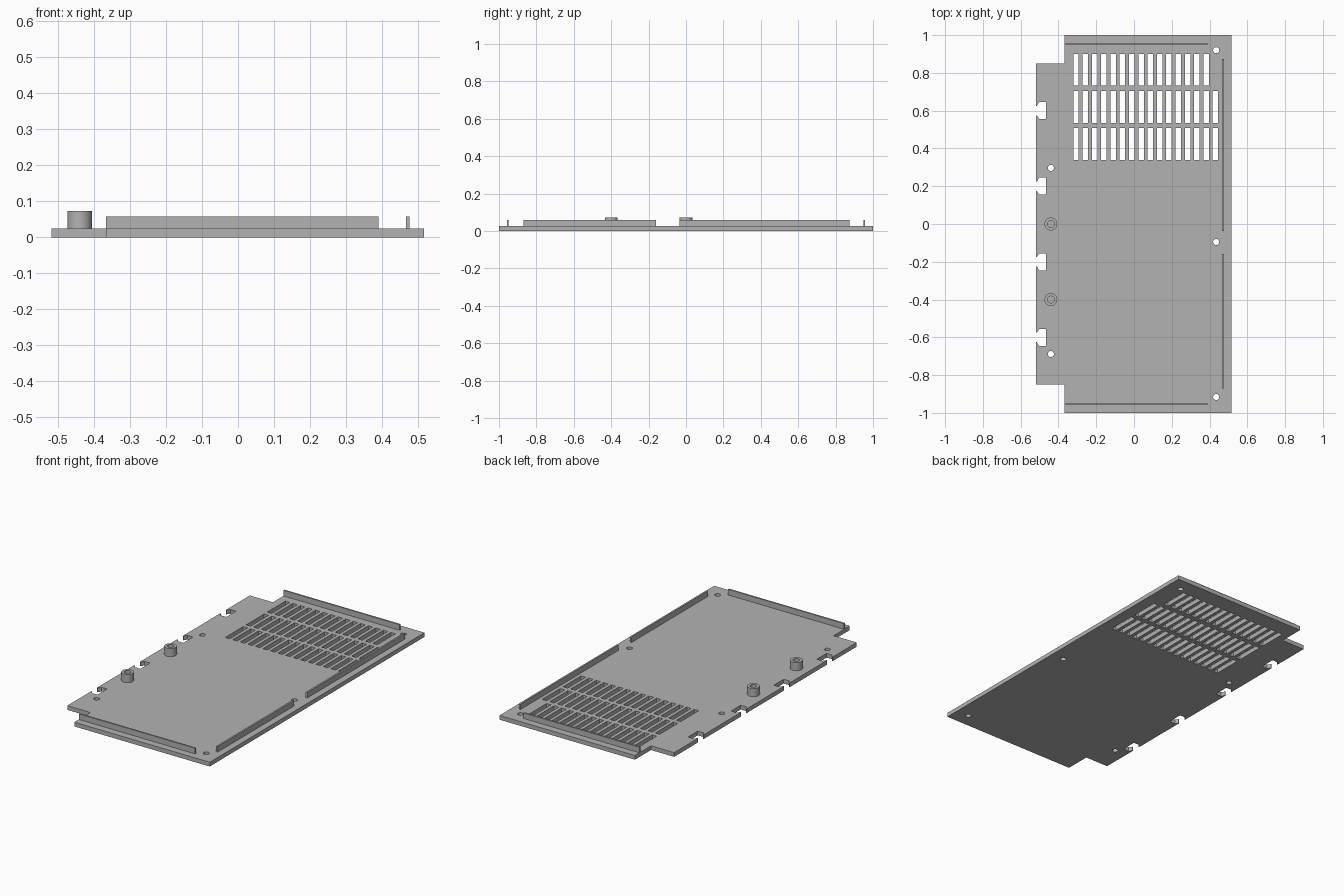
import bpy
import bmesh
from math import cos, sin, pi, radians

cube = bpy.data.objects.get("Cube")
if cube:
    bpy.data.objects.remove(cube, do_unlink=True)

grey = bpy.data.materials.new("plain grey")
grey.use_nodes = True
colour = (0.45, 0.45, 0.45, 1)
grey.diffuse_color = colour
grey.node_tree.nodes["Principled BSDF"].inputs["Base Color"].default_value = colour

THICK = 0.025      # sheet thickness
RIB_TOP = 0.058
BOSS_TOP = 0.073


def circle(x, y, r, n=32):
    return [(x + r * cos(2 * pi * i / n), y + r * sin(2 * pi * i / n)) for i in range(n)]


def rect(x0, x1, y0, y1):
    return [(x0, y0), (x1, y0), (x1, y1), (x0, y1)]


def extrude_outline(name, loops, z0, z1):
    """Solid from an outer loop and any hole loops, between two heights."""
    curve = bpy.data.curves.new(name + "_outline", 'CURVE')
    curve.dimensions = '2D'
    curve.fill_mode = 'BOTH'
    curve.extrude = (z1 - z0) / 2
    for loop in loops:
        spline = curve.splines.new('POLY')
        spline.points.add(len(loop) - 1)
        for point, (x, y) in zip(spline.points, loop):
            point.co = (x, y, 0, 1)
        spline.use_cyclic_u = True
    helper = bpy.data.objects.new(name + "_outline", curve)
    bpy.context.collection.objects.link(helper)
    graph = bpy.context.evaluated_depsgraph_get()
    mesh = bpy.data.meshes.new_from_object(helper.evaluated_get(graph))
    bpy.data.objects.remove(helper, do_unlink=True)

    # Weld the caps to the walls
    bm = bmesh.new()
    bm.from_mesh(mesh)
    bmesh.ops.remove_doubles(bm, verts=bm.verts, dist=0.0001)
    bmesh.ops.translate(bm, verts=bm.verts, vec=(0, 0, (z0 + z1) / 2))
    bmesh.ops.recalc_face_normals(bm, faces=bm.faces)
    bm.to_mesh(mesh)
    bm.free()
    mesh.name = name
    mesh.materials.clear()
    mesh.materials.append(grey)
    obj = bpy.data.objects.new(name, mesh)
    bpy.context.collection.objects.link(obj)
    bpy.ops.object.select_all(action='DESELECT')
    obj.select_set(True)
    bpy.context.view_layer.objects.active = obj
    bpy.ops.object.shade_smooth_by_angle(angle=radians(30))
    return obj


# Panel outline: stepped corners and hooked notches along the right edge
LEFT, STEP, EDGE = 0.516, -0.367, -0.518
outline = [(EDGE, 0.85), (STEP, 0.85), (STEP, 1), (LEFT, 1),
           (LEFT, -1), (STEP, -1), (STEP, -0.85), (EDGE, -0.85)]
for y in (-0.6, -0.2, 0.2, 0.6):
    half = [(EDGE, 0.026), (EDGE + 0.004, 0.026), (EDGE + 0.016, 0.045), (-0.465, 0.045)]
    outline += [(x, y - d) for x, d in half]
    outline += [(x, y + d) for x, d in reversed(half)]

# Screw holes
loops = [outline]
for x, y in ((0.435, 0.92), (0.435, -0.095), (0.435, -0.916), (-0.44, 0.297), (-0.44, -0.688)):
    loops.append(circle(x, y, 0.016))

# Vent slots; the back row is one short to clear the corner hole
for y, count in ((0.816, 15), (0.619, 16), (0.424, 16)):
    for i in range(count):
        x = -0.307 + i * 0.0492
        loops.append(rect(x - 0.0145, x + 0.0145, y - 0.084, y + 0.084))

extrude_outline("vented_panel", loops, 0, THICK)

# Upright ribs
for name, box in (("front_rib", (STEP, 0.39, -0.958, -0.948)),
                  ("back_rib", (STEP, 0.39, 0.948, 0.958)),
                  ("left_rib_front", (0.467, 0.477, -0.87, -0.16)),
                  ("left_rib_back", (0.467, 0.477, -0.036, 0.874))):
    extrude_outline(name, [rect(*box)], THICK, RIB_TOP)

# Hollow mounting bosses
for name, y in (("front_boss", -0.4), ("back_boss", 0)):
    extrude_outline(name, [circle(-0.44, y, 0.034), circle(-0.44, y, 0.018)], THICK, BOSS_TOP)
